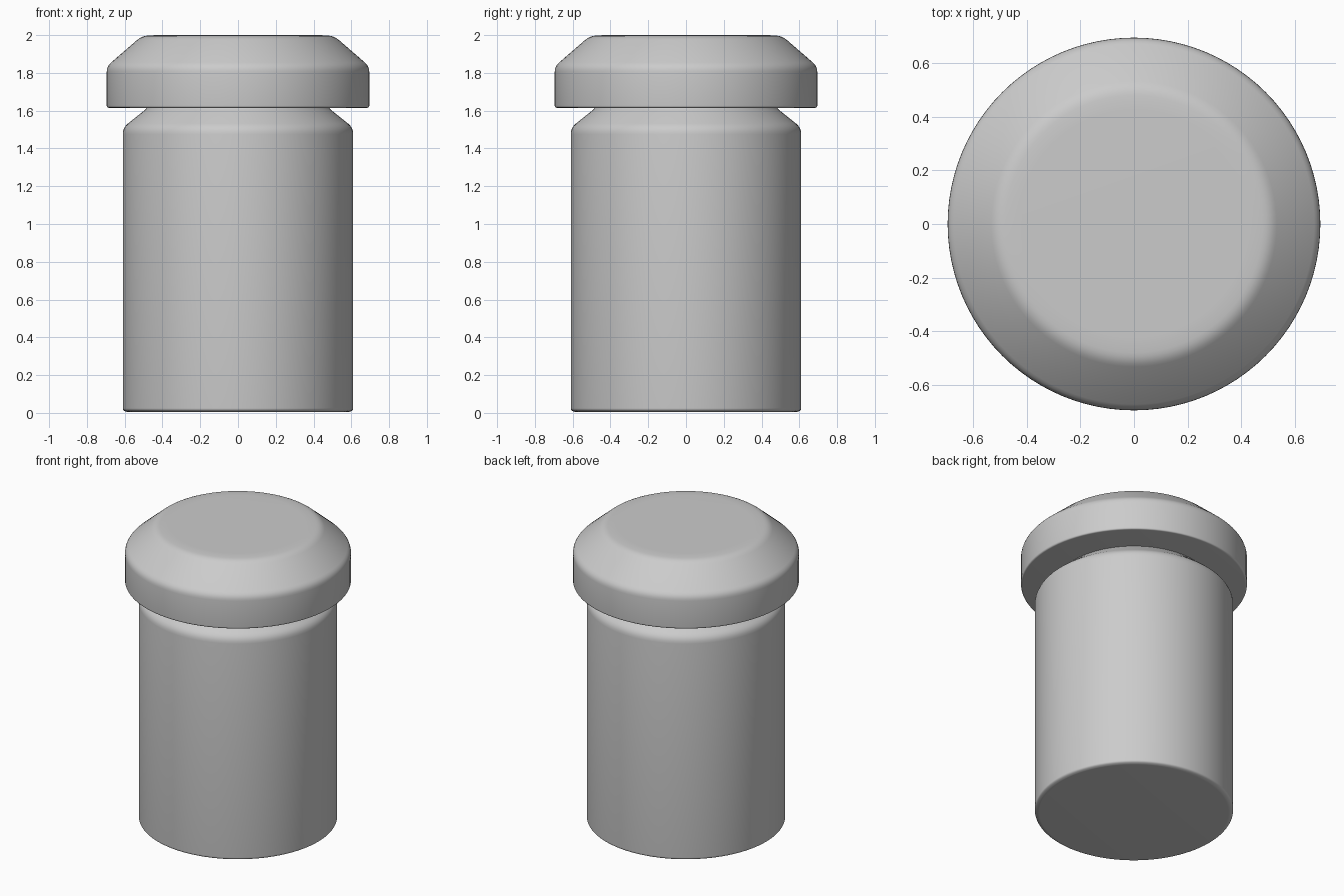
import bpy, bmesh, math
from mathutils import Vector

if "Cube" in bpy.data.objects:
    bpy.data.objects.remove(bpy.data.objects["Cube"])

SIDES = 96


def rounded(profile, steps=4):
    """Round the corners of an (r, z, radius) profile."""
    pts = []
    for i, (r, z, rad) in enumerate(profile):
        p = Vector((r, z))
        if rad == 0:
            pts.append(p)
            continue
        a = p + (Vector(profile[i - 1][:2]) - p).normalized() * rad
        b = p + (Vector(profile[i + 1][:2]) - p).normalized() * rad
        for s in range(steps + 1):
            t = s / steps
            pts.append(a * (1 - t) ** 2 + p * 2 * t * (1 - t) + b * t ** 2)
    return pts


def lathe(name, profile):
    """Spin a profile that starts and ends on the z axis."""
    bm = bmesh.new()
    verts = [bm.verts.new((p.x, 0, p.y)) for p in rounded(profile)]
    edges = [bm.edges.new(pair) for pair in zip(verts, verts[1:])]
    bmesh.ops.spin(bm, geom=verts + edges, cent=(0, 0, 0), axis=(0, 0, 1),
                   angle=math.tau, steps=SIDES)
    bmesh.ops.remove_doubles(bm, verts=bm.verts, dist=1e-5)
    bmesh.ops.recalc_face_normals(bm, faces=bm.faces)
    mesh = bpy.data.meshes.new(name)
    bm.to_mesh(mesh)
    bm.free()
    obj = bpy.data.objects.new(name, mesh)
    bpy.context.collection.objects.link(obj)
    bpy.context.view_layer.objects.active = obj
    obj.select_set(True)
    bpy.ops.object.shade_smooth_by_angle(angle=math.radians(30))
    obj.select_set(False)
    return obj


# Body: cylinder with a chamfered shoulder running up to the narrow neck
lathe("jar_body", [
    (0, 0.005, 0), (0.59, 0.005, 0.01), (0.61, 0.015, 0.01),
    (0.61, 1.51, 0.035), (0.485, 1.61, 0.01), (0.48, 1.62, 0),
    (0, 1.62, 0)])

# Lid: wide flat-bottomed rim, sloped shoulder, flat top
lathe("jar_lid", [
    (0, 1.615, 0), (0.695, 1.615, 0.012), (0.695, 1.835, 0.03),
    (0.51, 1.995, 0.03), (0.44, 2.0, 0.02), (0, 2.0, 0)])
